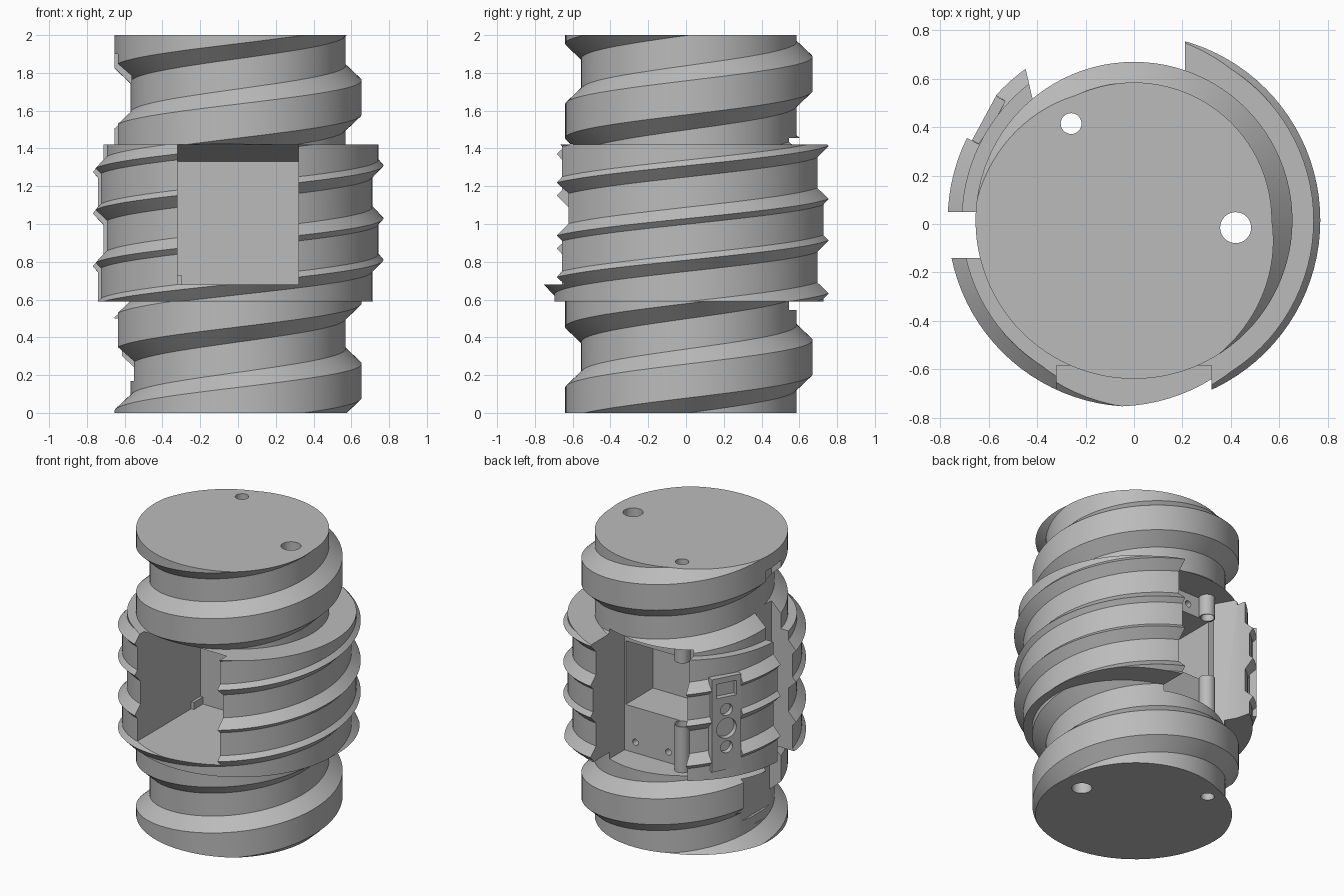
import bpy, bmesh, math
from mathutils import Vector, Matrix

if "Cube" in bpy.data.objects:
    bpy.data.objects.remove(bpy.data.objects["Cube"])

AXIS = Vector((0, 0.015, 0))
PITCH = 0.5

grey = bpy.data.materials.new("plain grey")
grey.use_nodes = True
colour = (0.5, 0.5, 0.5, 1)
grey.diffuse_color = colour
grey.node_tree.nodes["Principled BSDF"].inputs["Base Color"].default_value = colour


def finish(name, bm):
    bmesh.ops.recalc_face_normals(bm, faces=bm.faces)
    mesh = bpy.data.meshes.new(name)
    bm.to_mesh(mesh)
    bm.free()
    mesh.materials.append(grey)
    ob = bpy.data.objects.new(name, mesh)
    bpy.context.collection.objects.link(ob)
    return ob


def thread(name, profile, bottom, top, steps=96):
    """Right-handed screw: a (height, radius) profile swept and trimmed flat."""
    bm = bmesh.new()
    columns = []
    for i in range(steps + 1):
        a = 2 * math.pi * i / steps
        columns.append([bm.verts.new(AXIS + Vector((
            r * math.cos(a), r * math.sin(a), z + PITCH * (k + i / steps))))
            for k in range(-4, 6) for z, r in profile])
    for left, right in zip(columns, columns[1:]):
        for j in range(len(left) - 1):
            bm.faces.new((left[j], right[j], right[j + 1], left[j + 1]))
    bmesh.ops.remove_doubles(bm, verts=bm.verts, dist=1e-4)
    for z, normal in ((bottom, (0, 0, -1)), (top, (0, 0, 1))):
        cut = bmesh.ops.bisect_plane(
            bm, geom=bm.verts[:] + bm.edges[:] + bm.faces[:], dist=1e-5,
            plane_co=(0, 0, z), plane_no=normal, clear_outer=True)
        rim = [e for e in cut["geom_cut"] if isinstance(e, bmesh.types.BMEdge)]
        bmesh.ops.contextual_create(bm, geom=rim)
    return finish(name, bm)


def prism(name, outline, low, high):
    """Upright prism over an x, y outline."""
    bm = bmesh.new()
    face = bm.faces.new([bm.verts.new((x, y, low)) for x, y in outline])
    moved = bmesh.ops.extrude_face_region(bm, geom=[face])["geom"]
    bmesh.ops.translate(bm, vec=(0, 0, high - low),
                        verts=[v for v in moved if isinstance(v, bmesh.types.BMVert)])
    return finish(name, bm)


def box(name, x0, x1, y0, y1, z0, z1):
    return prism(name, [(x0, y0), (x1, y0), (x1, y1), (x0, y1)], z0, z1)


def rod(name, centre, radius, length, direction=(0, 0, 1), sides=32):
    bm = bmesh.new()
    turn = Vector((0, 0, 1)).rotation_difference(Vector(direction)).to_matrix().to_4x4()
    bmesh.ops.create_cone(bm, cap_ends=True, segments=sides, radius1=radius,
                          radius2=radius, depth=length,
                          matrix=Matrix.Translation(centre) @ turn)
    return finish(name, bm)


def combine(target, other, operation="DIFFERENCE"):
    mod = target.modifiers.new("combine", "BOOLEAN")
    mod.operation, mod.solver, mod.object = operation, "EXACT", other
    bpy.context.view_layer.objects.active = target
    bpy.ops.object.modifier_apply(modifier=mod.name)
    bpy.data.objects.remove(other)


# Coarse screw core with the wider, ridged middle sleeve
body = thread("screw_body", [(0, .57), (.08, .655), (.26, .655), (.34, .57)], 0, 2)
sleeve = thread("sleeve", [(0, .743), (.03, .77), (.09, .712), (.25, .712),
                           (.31, .77), (.34, .743)], .59, 1.42)
combine(body, sleeve, "UNION")

# Front window, its ceiling rising towards the opening
window = box("window_cut", -.32, .32, -1, .04, .68, 1.33)
for v in window.data.vertices:
    if v.co.z > 1 and v.co.y < 0:
        v.co.z = 1.48
combine(body, window)
combine(body, box("corner_block", -.34, -.30, -.06, .06, .67, .73), "UNION")

# Back bay beside the door, with a deeper chamber in its middle
bay = [(.21, .38), (.21, 1), (-.53, 1), (-.42, .52), (-.34, .38)]
combine(body, prism("bay_cut", bay, .545, 1.455))
combine(body, box("chamber_cut", -.3, .20, .08, .5, .865, 1.31))

# Hinge barrels at the bay corner
for low, high in ((.54, .865), (1.31, 1.46)):
    combine(body, rod("hinge_barrel", (-.26, .41, (low + high) / 2), .052, high - low), "UNION")

# Screw holes in the bay plates
for x in (-.13, .125):
    for z in (.62, 1.38):
        combine(body, rod("screw_hole", (x, .38, z), .022, .16, (0, 1, 0), 20))

# Cable channel down the side, wider near the foot
combine(body, box("channel_cut", -1, -.565, -.14, .05, .11, 1.9))
combine(body, box("channel_foot_cut", -1, -.55, -.14, .24, .17, .5))

# Through holes from top to bottom
combine(body, rod("pin_hole", (-.26, .415, 1), .043, 3))
combine(body, rod("cable_hole", (.42, -.015, 1), .064, 3))

# Flat control panel on the door, with a square and three round openings
out = Vector((-.88, .475, 0)).normalized()
side = Vector((-out.y, out.x, 0))
face = Vector((-.62, .4375, 0))


def panel_box(name, half, front, back, z0, z1):
    corners = [face + side * s * half + out * d
               for s, d in ((-1, front), (1, front), (1, back), (-1, back))]
    return prism(name, [(c.x, c.y) for c in corners], z0, z1)


combine(body, panel_box("panel_seat_cut", .105, .2, -.04, .65, 1.3))
panel = panel_box("control_panel", .104, 0, -.045, .651, 1.299)
combine(panel, panel_box("square_opening", .07, .1, -.035, 1.16, 1.26))
for z, r in ((1.07, .042), (.94, .07), (.81, .042)):
    combine(panel, rod("round_opening", face + Vector((0, 0, z)), r, .07, out))

# Smooth curved walls with crisp edges
for ob in (body, panel):
    bpy.ops.object.select_all(action="DESELECT")
    ob.select_set(True)
    bpy.context.view_layer.objects.active = ob
    bpy.ops.object.shade_smooth_by_angle(angle=math.radians(20))
